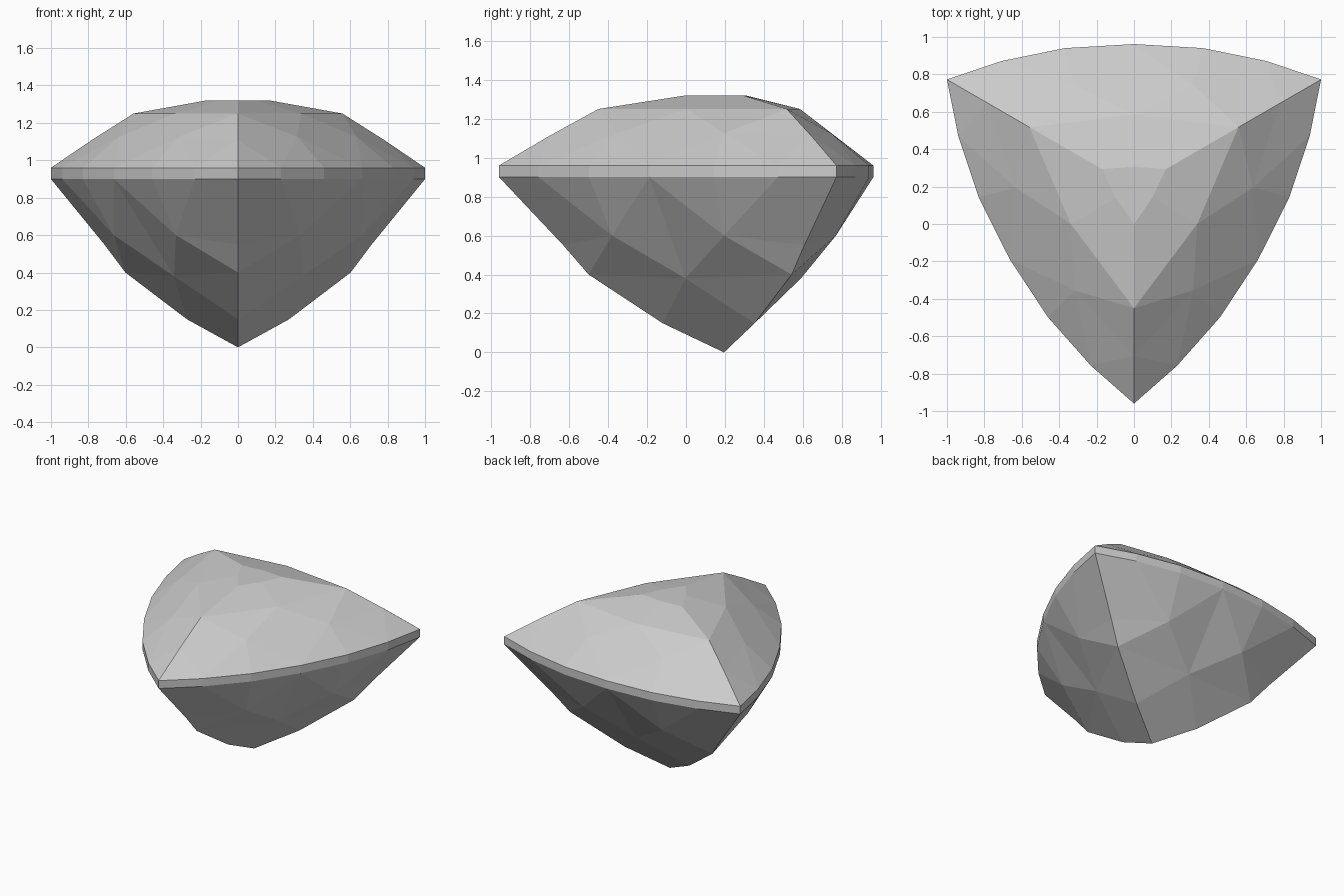
import bpy
import bmesh
from math import radians, cos, sin
from mathutils import Vector

cube = bpy.data.objects.get("Cube")
if cube:
    bpy.data.objects.remove(cube, do_unlink=True)

AXIS_Y = 0.195
GIRDLE_TOP, GIRDLE_BOTTOM = 0.96, 0.90

# Girdle outline of one sixth: radius and angle from the corner to the side middle
OUTLINE = {"corner": (1.155, 0), "g1": (0.98, 13.6), "g2": (0.832, 33.6), "middle": (0.767, 60)}

# Facet points of one sixth: radius, angle, height
CROWN = {
    "tip": (0, 0, 1.32), "table_corner": (0.196, 0, 1.32), "table_side": (0.112, 60, 1.32),
    "ridge": (0.645, 0, 1.25), "side": (0.39, 60, 1.25),
    "low_ridge": (0.9, 0, 1.11), "half": (0.635, 30, 1.125),
}
PAVILION = {
    "tip": (0, 0, 0), "table_corner": (0.315, 0, 0.15), "table_side": (0.1575, 60, 0.15),
    "ridge": (0.695, 0, 0.40), "side": (0.395, 60, 0.38),
    "low_ridge": (0.825, 0, 0.55), "half": (0.664, 30, 0.60),
}

FACETS = [
    "tip table_corner table_side", "table_corner side table_side",
    "table_corner ridge side", "ridge half side", "ridge low_ridge half",
    "low_ridge g1 half", "low_ridge corner g1", "half g1 g2",
    "half g2 middle", "side half middle",
]


def polar(radius, angle, z, sector, mirror):
    a = radians(-90 + 120 * sector + mirror * angle)
    return Vector((radius * cos(a), AXIS_Y + radius * sin(a), z))


def make_part(name, wedge, material):
    """Repeat a list of polar polygons three times round, mirrored in each corner."""
    bm = bmesh.new()
    for sector in range(3):
        for mirror in (1, -1):
            for polygon in wedge:
                bm.faces.new([bm.verts.new(polar(*p, sector, mirror)) for p in polygon])
    bmesh.ops.remove_doubles(bm, verts=bm.verts[:], dist=0.001)
    bmesh.ops.recalc_face_normals(bm, faces=bm.faces[:])
    # Open shells: turn every face away from the middle of the stone
    centre = Vector((0, AXIS_Y, 0.93))
    for f in bm.faces:
        if f.normal.dot(f.calc_center_median() - centre) < 0:
            f.normal_flip()
    bmesh.ops.dissolve_limit(bm, angle_limit=radians(1), verts=bm.verts[:], edges=bm.edges[:])
    mesh = bpy.data.meshes.new(name)
    bm.to_mesh(mesh)
    bm.free()
    mesh.materials.append(material)
    bpy.context.collection.objects.link(bpy.data.objects.new(name, mesh))


def cut_facets(points, girdle_z):
    lookup = dict(points)
    lookup.update({k: (r, a, girdle_z) for k, (r, a) in OUTLINE.items()})
    return [[lookup[k] for k in facet.split()] for facet in FACETS]


grey = bpy.data.materials.new("stone grey")
grey.use_nodes = True
colour = (0.6, 0.6, 0.6, 1)
grey.diffuse_color = colour
grey.node_tree.nodes["Principled BSDF"].inputs["Base Color"].default_value = colour

# Faceted top, pointed underside and the thin band between them
make_part("crown", cut_facets(CROWN, GIRDLE_TOP), grey)
make_part("pavilion", cut_facets(PAVILION, GIRDLE_BOTTOM), grey)
rim = list(OUTLINE.values())
band = [[(*a, GIRDLE_BOTTOM), (*b, GIRDLE_BOTTOM), (*b, GIRDLE_TOP), (*a, GIRDLE_TOP)]
        for a, b in zip(rim, rim[1:])]
make_part("girdle", band, grey)
